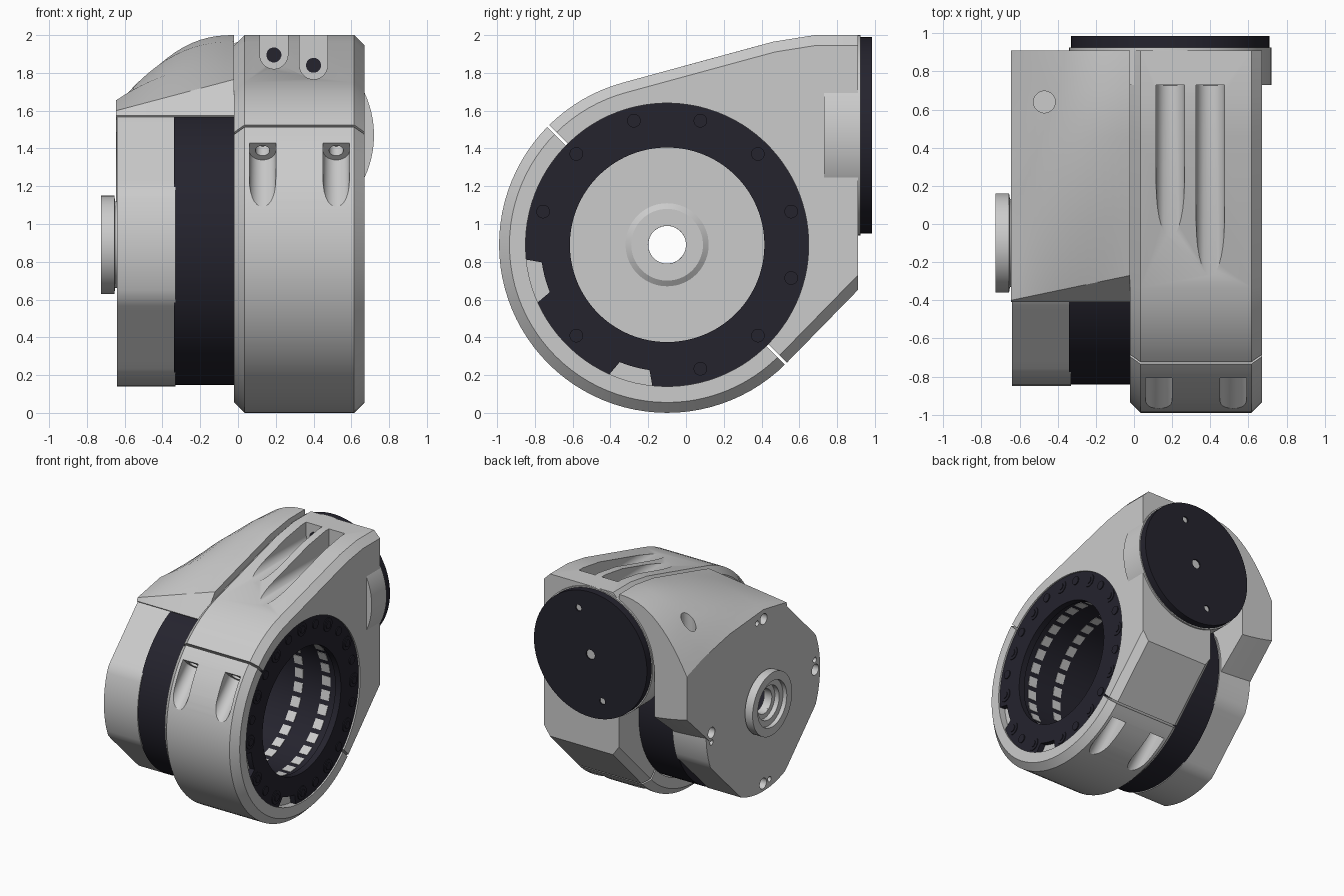
import bpy, bmesh, math
from mathutils import Vector

if "Cube" in bpy.data.objects:
    bpy.data.objects.remove(bpy.data.objects["Cube"], do_unlink=True)

CY, CZ, R = -0.1, 0.89, 0.89      # main axis (along x) and clamp radius
DX, DZ = 0.19, 1.47               # output disc axis (along y)


def material(name, colour):
    m = bpy.data.materials.new(name)
    m.use_nodes = True
    m.diffuse_color = (*colour, 1)
    m.node_tree.nodes["Principled BSDF"].inputs["Base Color"].default_value = (*colour, 1)
    return m


GREY = material("light grey metal", (0.6, 0.6, 0.6))
DARK = material("dark anodised", (0.018, 0.017, 0.027))


def polar(x, r, deg):
    a = math.radians(deg)
    return Vector((x, CY + r * math.cos(a), CZ + r * math.sin(a)))


def skin(name, rings, mat, caps=True, chamfer=None):
    """Bridge closed rings of points, capping the ends or closing the loop."""
    bm = bmesh.new()
    rows = [[bm.verts.new(p) for p in ring] for ring in rings]
    n = len(rows[0])
    pairs = list(zip(rows, rows[1:])) + ([] if caps else [(rows[-1], rows[0])])
    for a, b in pairs:
        for i in range(n):
            j = (i + 1) % n
            bm.faces.new((a[i], a[j], b[j], b[i]))
    if caps:
        ends = [bm.faces.new(rows[0]), bm.faces.new(rows[-1])]
    bmesh.ops.recalc_face_normals(bm, faces=bm.faces)
    if chamfer:
        edges = [e for f in ends for e in f.edges
                 if min(v.co.y for v in e.verts) < 0.9]
        bmesh.ops.bevel(bm, geom=edges, offset=chamfer, segments=1,
                        affect='EDGES', clamp_overlap=False)
    mesh = bpy.data.meshes.new(name)
    bm.to_mesh(mesh)
    bm.free()
    mesh.materials.append(mat)
    ob = bpy.data.objects.new(name, mesh)
    bpy.context.collection.objects.link(ob)
    return ob


def rod(name, p0, p1, r, mat=GREY, n=32):
    p0, p1 = Vector(p0), Vector(p1)
    q = (p1 - p0).to_track_quat('Z', 'Y')
    circle = [q @ Vector((r * math.cos(2 * math.pi * (i + .5) / n),
                          r * math.sin(2 * math.pi * (i + .5) / n), 0)) for i in range(n)]
    return skin(name, [[p + c for c in circle] for p in (p0, p1)], mat)


def u_cutter(p0, p1, out, r):
    """Round-bottomed channel from p0 to p1, open towards out."""
    side = Vector((r, 0, 0))
    section = [side * math.cos(math.pi * i / 14) - out * r * math.sin(math.pi * i / 14)
               for i in range(15)] + [out * 0.4 - side, out * 0.4 + side]
    return skin("channel_cutter", [[p + s for s in section] for p in (p0, p1)], GREY)


def lathe(name, profile, mat, n=96):
    """Closed (x, radius) profile turned about the main axis."""
    return skin(name, [[polar(x, r, 360 * i / n) for x, r in profile] for i in range(n)],
                mat, caps=False)


def prism_x(name, outline, x0, x1, mat, chamfer=None):
    return skin(name, [[(x, y, z) for y, z in outline] for x in (x0, x1)], mat, chamfer=chamfer)


def cut(target, cutter, keep=False):
    mod = target.modifiers.new("cut", 'BOOLEAN')
    mod.operation, mod.solver, mod.object = 'DIFFERENCE', 'EXACT', cutter
    cutter.hide_render = True
    bpy.context.view_layer.objects.active = target
    bpy.ops.object.modifier_apply(modifier=mod.name)
    if not keep:
        bpy.data.objects.remove(cutter, do_unlink=True)


def join(name, parts):
    bpy.ops.object.select_all(action='DESELECT')
    for p in parts:
        p.select_set(True)
    bpy.context.view_layer.objects.active = parts[0]
    bpy.ops.object.join()
    parts[0].name = name


# Clamp housing: round front, sloped top, square back
arc = [polar(0, R, 105 + 210 * i / 56)[1:] for i in range(57)]
outline = arc + [(0.91, 0.65), (0.91, 2.0), (0.68, 2.0), (0.46, 1.965)]
housing = prism_x("clamp_housing", outline, -0.02, 0.67, GREY, chamfer=0.055)
cut(housing, rod("bore_cutter", (-0.2, CY, CZ), (0.8, CY, CZ), 0.75, n=96))

# Clamp splits and the screw pockets beside them
centre = polar(0, 0, 0)
for split, side in ((135, 1), (-45, -1)):
    radial = polar(0, 1, split) - centre
    along = polar(0, 1, split + 90 * side) - centre
    corners = [centre + radial * a + along * b
               for a, b in ((0.7, -.008), (1, -.008), (1, .008), (0.7, .008))]
    cut(housing, prism_x("split_cutter", [c[1:] for c in corners], -0.2, 0.8, GREY))
    for x in (0.13, 0.52):
        base = centre + radial * 0.825 + Vector((x, 0, 0))
        cut(housing, u_cutter(base + along * 0.12, base + along * 0.8, radial, 0.07))
        cut(housing, rod("screw_cutter", base + along * 0.05, base + along * 0.2, 0.038, n=20))

# Two open screw channels in the sloping top
for x, z in ((0.19, 1.895), (0.40, 1.84)):
    cut(housing, u_cutter(Vector((x, -0.6, z)), Vector((x, 0.73, z)), Vector((0, 0, 1)), 0.074))
    rod("channel_screw", (x, 0.726, z), (x, 0.74, z), 0.04, DARK, 16)

# Output boss and disc on the back, with light screw plugs
rod("output_boss", (DX, 0.73, DZ), (DX, 0.925, DZ), 0.53, n=96)
disc = rod("output_disc", (DX, 0.922, DZ), (DX, 0.985, DZ), 0.52, DARK, 96)
for dx, dz, r in ((0, 0, 0.04), (0.11, 0.36, 0.026), (-0.11, -0.36, 0.026)):
    x, z = DX + dx, DZ + dz
    cut(disc, rod("disc_hole_cutter", (x, 0.9, z), (x, 1.1, z), r, n=20))
    rod("disc_plug", (x, 0.92, z), (x, 0.975, z), r, n=20)

# Motor end cap: circle with four diagonal flats
cap_outline = []
for i in range(96):
    a = 360 * i / 96
    off = math.radians((a % 90) - 45)
    cap_outline.append(polar(0, min(0.75, 0.695 / math.cos(off)), a)[1:])
cap = prism_x("motor_cap", cap_outline, -0.64, -0.33, GREY)
cut(cap, rod("cap_hollow_cutter", (-0.6, CY, CZ), (-0.2, CY, CZ), 0.57, n=64))
cut(cap, rod("shaft_cutter", (-0.8, CY, CZ), (0, CY, CZ), 0.1))

# Fairing swept from the cap up to the housing side; its front crease is straight
low = [(-0.4, 1.6), (-0.1, 1.655), (0.35, 1.62), (0.7, 1.55), (0.91, 1.48),
       (0.91, 1.3), (0.91, 1.12), (0.6, 0.82)]
high = [(-0.27, 1.765), (0.0, 1.84), (0.46, 1.965), (0.7, 2.0), (0.91, 2.0),
        (0.91, 1.5), (0.91, 1.05), (0.6, 0.8)]
inner = [polar(0, 0.64, -4 + 116 * i / 12)[1:] for i in range(13)] + [(-0.41, 1.575)]
rings = []
for i in range(15):
    u = i / 14
    ring = [Vector(a).lerp(Vector(b), 1 - u ** (2.3 if k else 1))
            for k, (a, b) in enumerate(zip(low, high))] + inner
    rings.append([(-0.022 - 0.623 * u, p[0], p[1]) for p in ring])
fairing = skin("fairing", rings, GREY)
cut(fairing, rod("fairing_hole_cutter", (-0.47, 0.64, 1.5), (-0.47, 0.64, 2.3), 0.057))

# Open gap behind the motor band, under the output disc
cut(fairing, prism_x("gap_cutter", [(0.5, 0.5), (1.1, 0.5), (1.1, 1.5), (0.5, 1.5)],
                     -0.345, 0.1, GREY))

# Cap screw holes at the four corners, each with a small pin hole
for a in (0, 90, 180, 270):
    for da, r in ((0, 0.045), (-7, 0.022)):
        hole = rod("cap_hole_cutter", polar(-0.8, 0.685, a + da), polar(-0.57, 0.685, a + da), r, n=20)
        cut(cap, hole, keep=True)
        cut(fairing, hole)

# Shaft boss on the cap, stepped bore
lathe("shaft_boss", [(-0.58, 0.1), (-0.58, 0.19), (-0.6, 0.22), (-0.65, 0.23), (-0.655, 0.26),
                     (-0.725, 0.26), (-0.725, 0.19), (-0.69, 0.19), (-0.69, 0.14),
                     (-0.65, 0.14), (-0.65, 0.1)], GREY, 64)

# Dark motor band and its bore lining
lathe("motor_band", [(-0.34, 0.55), (-0.34, 0.742), (0.59, 0.742), (0.59, 0.55)], DARK)
lathe("bore_lining", [(-0.6, 0.545), (-0.6, 0.565), (-0.32, 0.565), (-0.32, 0.545)], DARK)
join("bore_windows", [rod("window", polar(x, 0.553, a), polar(x, 0.545, a), 0.055, GREY, 4)
                      for x in (0.25, 0.5) for a in range(0, 360, 12)])
lathe("ring_seat", [(0.58, 0.6), (0.58, 0.752), (0.61, 0.752), (0.61, 0.6)], GREY)


# Retaining ring with two notches in the rim
def rim(a):
    return 0.67 if 188 <= a <= 203 or 248 <= a <= 262 else 0.75


steps = range(0, 360, 2)
skin("retaining_ring", [[polar(0.605, 0.515, a), polar(0.605, rim(a), a),
                         polar(0.657, rim(a), a), polar(0.657, 0.515, a)] for a in steps],
     DARK, caps=False)
bolts = []
for a in range(0, 360, 30):
    bolts.append(rod("bolt", polar(0.65, 0.68, a), polar(0.663, 0.68, a), 0.055, DARK, 24))
    bolts.append(rod("bolt", polar(0.65, 0.68, a), polar(0.669, 0.68, a), 0.03, DARK, 16))
    if a not in (180, 240):
        bolts.append(rod("bolt", polar(0.65, 0.68, a + 15), polar(0.665, 0.68, a + 15), 0.036, DARK, 20))
join("ring_bolts", bolts)

# Smooth the round surfaces, keep machined edges crisp
bpy.ops.object.select_all(action='DESELECT')
for ob in bpy.context.collection.objects:
    if ob.type == 'MESH':
        ob.select_set(True)
        bpy.context.view_layer.objects.active = ob
bpy.ops.object.shade_smooth_by_angle(angle=math.radians(28))
